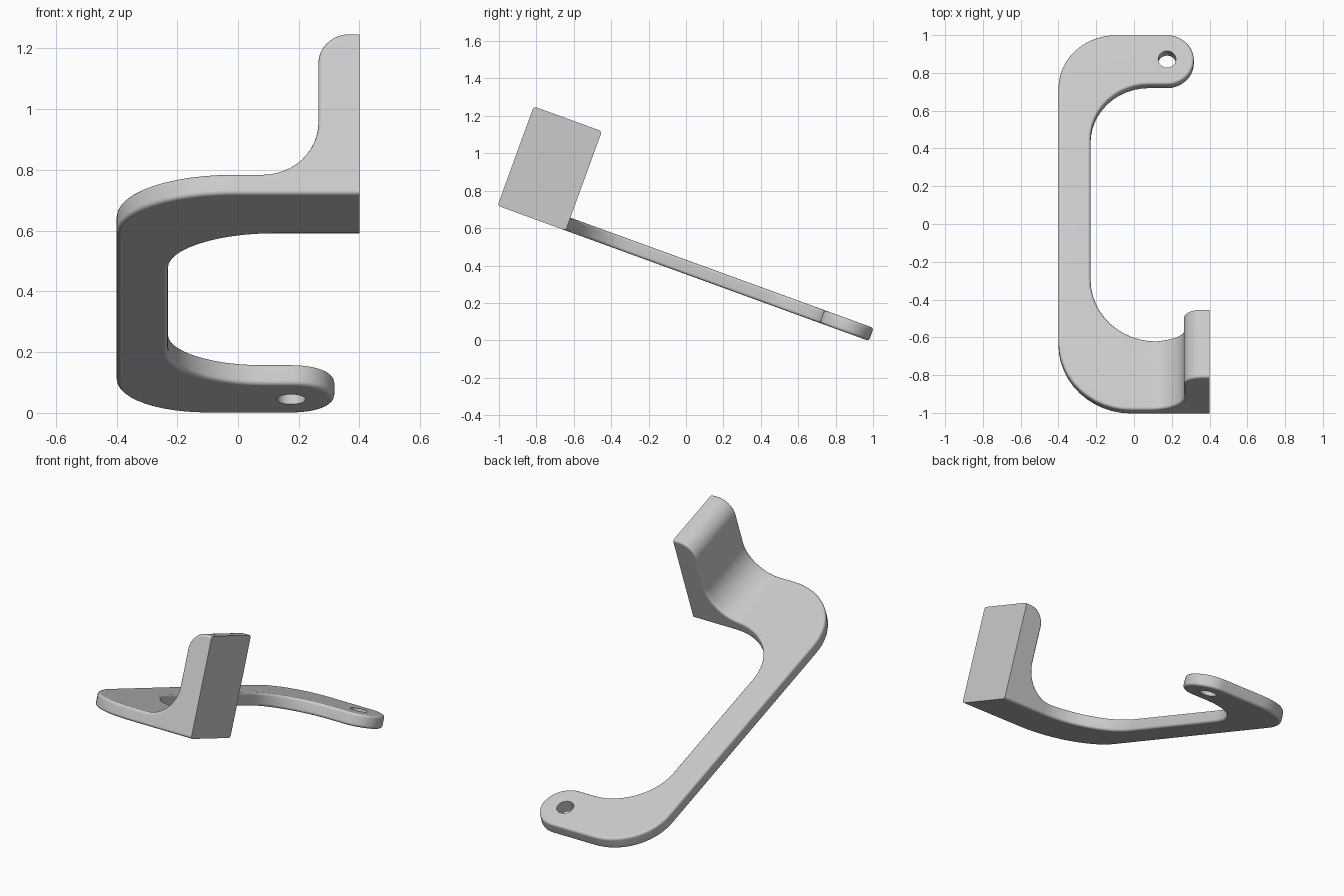
import bpy, bmesh, math
from mathutils import Matrix

cube = bpy.data.objects.get("Cube")
if cube:
    bpy.data.objects.remove(cube, do_unlink=True)

TILT = math.radians(20)
END = 0.4        # flat end of the upright block
PAST = 0.55      # overshoot that is trimmed off flat
PLATE = 0.073    # thickness of the thin plate

grey = bpy.data.materials.new("light grey")
grey.use_nodes = True
colour = (0.6, 0.6, 0.6, 1)
grey.diffuse_color = colour
grey.node_tree.nodes["Principled BSDF"].inputs["Base Color"].default_value = colour


def arc(cx, cy, r, start, end, steps=12):
    """Points on an arc, angles in degrees."""
    angles = [math.radians(start + (end - start) * i / steps) for i in range(steps + 1)]
    return [(cx + r * math.cos(a), cy + r * math.sin(a)) for a in angles]


def prism(name, points, to_3d, low, high):
    """Extrude a closed outline between two levels."""
    bm = bmesh.new()
    face = bm.faces.new([bm.verts.new(to_3d(a, b, low)) for a, b in points])
    top = bmesh.ops.extrude_face_region(bm, geom=[face])
    shift = [p - q for p, q in zip(to_3d(0, 0, high), to_3d(0, 0, low))]
    moved = [g for g in top["geom"] if isinstance(g, bmesh.types.BMVert)]
    bmesh.ops.translate(bm, verts=moved, vec=shift)
    bmesh.ops.recalc_face_normals(bm, faces=bm.faces)
    mesh = bpy.data.meshes.new(name)
    bm.to_mesh(mesh)
    bm.free()
    mesh.materials.append(grey)
    obj = bpy.data.objects.new(name, mesh)
    bpy.context.collection.objects.link(obj)
    return obj


def boolean(obj, cutter, operation):
    mod = obj.modifiers.new(cutter.name, 'BOOLEAN')
    mod.object, mod.operation, mod.solver = cutter, operation, 'EXACT'
    cutter.hide_render = True


def plan(a, b, level):
    return (a, b, level)


def side(a, b, level):
    return (a, level, b)


# Hook-shaped outline seen from above: outer corners, lug, inner corners
outline = [(PAST, 0.38), (PAST, -0.008)]
outline += arc(-0.015, 0.377, 0.385, 270, 180)
outline += arc(-0.1, 1.805, 0.3, 180, 90)
outline += arc(0.177, 1.965, 0.14, 90, -90, 20)
outline += arc(0.08, 1.515, 0.31, 90, 180)
outline += arc(0.12, 0.73, 0.35, 180, 270)
bracket = prism("bracket", outline, plan, -0.2, 0.8)

# Thickness profile: thin plate sweeping up into the upright block
profile = [(PAST, 0), (-0.6, 0), (-0.6, PLATE)]
profile += arc(0.08, PLATE + 0.185, 0.185, -90, 0)
profile += arc(0.365, 0.465, 0.1, 180, 90)
profile += [(PAST, 0.565)]
thickness = prism("thickness_profile", profile, side, -0.3, 2.4)
boolean(bracket, thickness, 'INTERSECT')

# The lug end stays as thin as the plate
clearance = prism("lug_clearance", [(-1, 1.2), (1, 1.2), (1, 3), (-1, 3)], plan, PLATE, 1)
boolean(bracket, clearance, 'DIFFERENCE')

# Softened edges
bevel = bracket.modifiers.new("edge_rounding", 'BEVEL')
bevel.width = 0.015
bevel.segments = 3
bevel.limit_method = 'ANGLE'
bevel.use_clamp_overlap = False

# Flat trimmed end and screw hole, both left sharp
trim = prism("end_trim", [(END, -1), (1, -1), (1, 1), (END, 1)], plan, -1, 1)
hole = prism("screw_hole", arc(0.175, 1.966, 0.047, 0, 345, 23), plan, -1, 1)
boolean(bracket, trim, 'DIFFERENCE')
boolean(bracket, hole, 'DIFFERENCE')

# Bake the modifiers and remove the helpers
graph = bpy.context.evaluated_depsgraph_get()
baked = bpy.data.meshes.new_from_object(bracket.evaluated_get(graph))
bracket.modifiers.clear()
bracket.data = baked
for helper in (thickness, clearance, trim, hole):
    bpy.data.objects.remove(helper, do_unlink=True)
baked.materials.clear()
baked.materials.append(grey)
for poly in baked.polygons:
    poly.material_index = 0

# Lean the whole piece down towards the back
baked.transform(Matrix.Translation((0, -1, 0.717)) @ Matrix.Rotation(-TILT, 4, 'X'))
bpy.ops.object.select_all(action='DESELECT')
bracket.select_set(True)
bpy.context.view_layer.objects.active = bracket
bpy.ops.object.shade_smooth_by_angle(angle=math.radians(35))

# Keep the large flat faces evenly shaded
normals = bracket.modifiers.new("even_shading", 'WEIGHTED_NORMAL')
normals.keep_sharp = True
